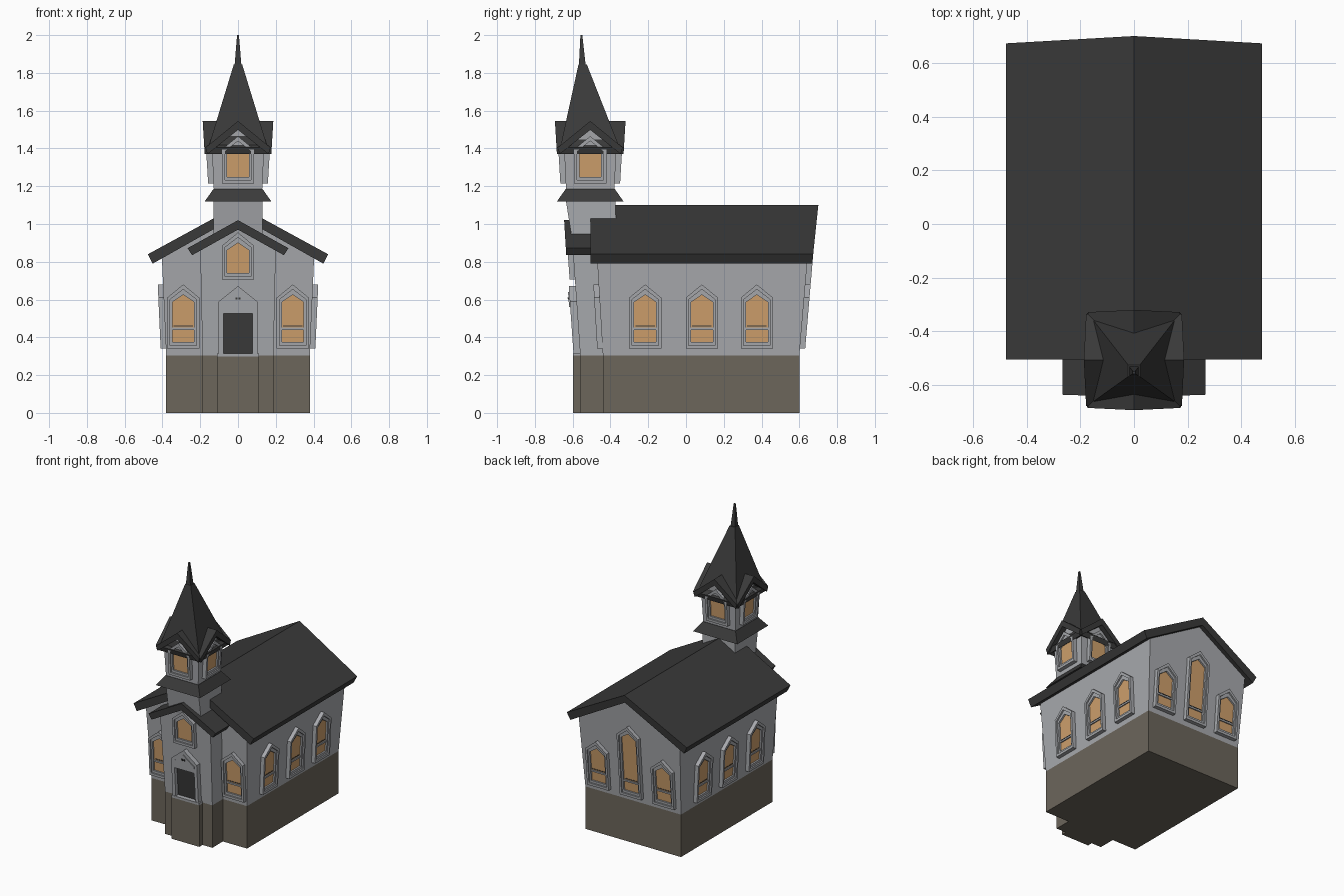
import bpy
import bmesh
from mathutils import Vector

cube = bpy.data.objects.get("Cube")
if cube:
    bpy.data.objects.remove(cube, do_unlink=True)


def material(name, rgb):
    m = bpy.data.materials.new(name)
    m.use_nodes = True
    m.diffuse_color = (*rgb, 1)
    node = m.node_tree.nodes["Principled BSDF"]
    node.inputs["Base Color"].default_value = (*rgb, 1)
    node.inputs["Roughness"].default_value = 0.9
    return m


WALL = material("pale grey siding", (0.39, 0.40, 0.42))
ROOF = material("charcoal shingle", (0.042, 0.042, 0.042))
STONE = material("brown stone", (0.15, 0.132, 0.105))
GLASS = material("amber glass", (0.62, 0.35, 0.15))
MATS = [WALL, ROOF, STONE, GLASS]

BASE_TOP = 0.305
TOWER_Y = -0.507


def finish(name, bm, mat=None):
    bmesh.ops.recalc_face_normals(bm, faces=bm.faces)
    me = bpy.data.meshes.new(name)
    bm.to_mesh(me)
    bm.free()
    for m in ([mat] if mat else MATS):
        me.materials.append(m)
    ob = bpy.data.objects.new(name, me)
    bpy.context.collection.objects.link(ob)
    return ob


def skin(bm, loop_a, loop_b, caps=True, index=0):
    """Bridge two matching point loops, optionally closing both ends."""
    a = [bm.verts.new(p) for p in loop_a]
    b = [bm.verts.new(p) for p in loop_b]
    n = len(a)
    faces = [bm.faces.new((a[i], a[(i + 1) % n], b[(i + 1) % n], b[i])) for i in range(n)]
    if caps:
        faces += [bm.faces.new(a[::-1]), bm.faces.new(b)]
    for f in faces:
        f.material_index = index


def block(name, mat, low, high):
    """Tapered box; low and high are (half width, y front, y back, z)."""
    def rect(w, y0, y1, z):
        return [(-w, y0, z), (w, y0, z), (w, y1, z), (-w, y1, z)]
    bm = bmesh.new()
    skin(bm, rect(*low), rect(*high))
    return finish(name, bm, mat)


def prism(name, mat, profile, front, back):
    """Extrude an (x, z) profile along y; front and back give y for a height."""
    bm = bmesh.new()
    skin(bm, [(x, front(z), z) for x, z in profile], [(x, back(z), z) for x, z in profile])
    return finish(name, bm, mat)


def chevron(apex, tip, under_tip, under_apex):
    """Closed outline of a symmetrical pitched roof strip."""
    return [(0, apex), tip, under_tip, (0, under_apex),
            (-under_tip[0], under_tip[1]), (-tip[0], tip[1])]


def house(w, z0, shoulder, apex):
    return [(-w, z0), (w, z0), (w, shoulder), (0, apex), (-w, shoulder)]


class Wall:
    """A leaning wall plane: maps (across, height, depth) to model space."""
    def __init__(self, origin, normal, lean, z0=BASE_TOP):
        self.o, self.n = Vector((*origin, 0)), Vector((*normal, 0))
        self.u = Vector((0, 0, 1)).cross(self.n)
        self.lean, self.z0 = lean, z0

    def loop(self, pts, d):
        return [self.o + self.u * u + Vector((0, 0, z))
                + self.n * (d + self.lean * (z - self.z0)) for u, z in pts]

    def slab(self, bm, pts, d0, d1, index=0):
        skin(bm, self.loop(pts, d0), self.loop(pts, d1), index=index)

    def ring(self, bm, outer, inner, depth):
        skin(bm, self.loop(outer, -0.01), self.loop(outer, depth), caps=False)
        skin(bm, self.loop(outer, depth), self.loop(inner, depth), caps=False)
        skin(bm, self.loop(inner, depth), self.loop(inner, -0.01), caps=False)
        bmesh.ops.remove_doubles(bm, verts=bm.verts, dist=1e-5)


def rect2(x0, x1, z0, z1):
    return [(x0, z0), (x1, z0), (x1, z1), (x0, z1)]


def window(name, wall, u, z0, shoulder, apex, sash=True):
    def at(pts):
        return [(x + u, z) for x, z in pts]
    outer = at(house(0.085, z0, shoulder, apex))
    middle = at(house(0.070, z0 + 0.018, shoulder - 0.010, apex - 0.026))
    inner = at(house(0.058, z0 + 0.035, shoulder - 0.024, apex - 0.055))
    bm = bmesh.new()
    wall.ring(bm, outer, middle, 0.028)
    wall.ring(bm, middle, inner, 0.018)
    wall.slab(bm, inner, -0.002, 0.006, 3)
    if sash:
        zs = z0 + 0.1
        wall.slab(bm, at(rect2(-0.058, 0.058, zs, zs + 0.012)), 0, 0.014)
        wall.slab(bm, at(rect2(-0.052, 0.052, zs + 0.018, zs + 0.022)), 0, 0.008, 1)
    finish(name, bm)


# Stone foundation, stepping forward at the entrance
block("foundation", STONE, (0.38, -0.44, 0.60, 0), (0.38, -0.44, 0.60, BASE_TOP))
block("entry_foundation", STONE, (0.188, -0.56, -0.40, 0), (0.188, -0.56, -0.40, BASE_TOP))
block("entry_step", STONE, (0.11, -0.597, -0.5, 0), (0.11, -0.597, -0.5, BASE_TOP))

# Nave and entry walls, flaring outward with height
front_y = lambda z: -0.44 - 0.06 * (z - BASE_TOP)
back_y = lambda z: 0.60 + 0.085 * (z - BASE_TOP)
entry_y = lambda z: -0.56 - 0.07 * (z - BASE_TOP)
prism("nave_walls", WALL,
      [(-0.38, BASE_TOP), (0.38, BASE_TOP), (0.403, 0.825), (0, 1.055), (-0.403, 0.825)],
      front_y, back_y)
prism("entry_walls", WALL,
      [(-0.188, BASE_TOP), (0.188, BASE_TOP), (0.2, 0.87), (0, 0.98), (-0.2, 0.87)],
      entry_y, lambda z: -0.40)

# Pitched roofs
prism("nave_roof", ROOF, chevron(1.10, (0.477, 0.84), (0.452, 0.79), 1.045),
      lambda z: -0.505, lambda z: 0.668 + 0.105 * (z - 0.79))
prism("entry_roof", ROOF, chevron(1.02, (0.267, 0.872), (0.243, 0.835), 0.97),
      lambda z: -0.635 - 0.06 * (z - 0.85), lambda z: -0.42)

# Bell tower shaft, skirt and belfry
block("tower_shaft", WALL, (0.13, -0.60, -0.37, 0.9), (0.13, -0.637, -0.373, 1.13))


def tower_tier(name, mat, low, high, z0, z1, top_y=TOWER_Y):
    block(name, mat, (low, TOWER_Y - low, TOWER_Y + low, z0),
          (high, top_y - high, top_y + high, z1))


tower_tier("tower_skirt", ROOF, 0.176, 0.13, 1.12, 1.185)
tower_tier("belfry_walls", WALL, 0.128, 0.138, 1.18, 1.40)

# Four crossing gables, each a wall triangle and a roof strip turned about the tower
directions = {"front": (0, -1), "left": (1, 0), "back": (0, 1), "right": (-1, 0)}
for side, n in directions.items():
    face = Wall((0, TOWER_Y), n, 0.06, 1.18)
    bm = bmesh.new()
    face.slab(bm, [(-0.138, 1.39), (0.138, 1.39), (0, 1.51)], 0.05, 0.128)
    finish(f"belfry_gable_{side}", bm, WALL)
    bm = bmesh.new()
    strip = chevron(1.545, (0.172, 1.405), (0.162, 1.37), 1.498)
    skin(bm, [face.o + face.u * u + Vector((0, 0, z)) for u, z in strip],
         face.loop(strip, 0.165))
    finish(f"belfry_gable_roof_{side}", bm, ROOF)
    window(f"belfry_window_{side}", Wall((face.n * 0.128 + face.o).xy, n, 0.06, 1.18),
           0, 1.215, 1.395, 1.465, sash=False)

# Slightly leaning spire and finial
tower_tier("spire", ROOF, 0.163, 0.022, 1.385, 1.845, -0.547)
block("finial", ROOF, (0.018, -0.567, -0.531, 1.84), (0.005, -0.559, -0.549, 2.0))

# Lancet windows around the nave
front = Wall((0, -0.44), (0, -1), 0.06)
back = Wall((0, 0.60), (0, 1), 0.085)
entry = Wall((0, -0.56), (0, -1), 0.07)
for s, side in ((1, "left"), (-1, "right")):
    window(f"front_window_{side}", front, s * 0.29, 0.34, 0.61, 0.68)
    window(f"back_window_{side}", back, -s * 0.26, 0.34, 0.61, 0.68)
    flank = Wall((s * 0.38, 0), (s, 0), 0.045)
    for i, y in enumerate((-0.216, 0.084, 0.375)):
        window(f"{side}_window_{i + 1}", flank, s * y, 0.34, 0.61, 0.68)
window("back_tall_window", back, 0, 0.34, 0.79, 0.86)
window("entry_window", entry, 0, 0.705, 0.885, 0.955, sash=False)

# Doorway with jambs, pediment and threshold
bm = bmesh.new()
for s in (-1, 1):
    entry.slab(bm, rect2(s * 0.09 - 0.012, s * 0.09 + 0.012, BASE_TOP, 0.53), -0.01, 0.035)
entry.slab(bm, house(0.102, 0.525, 0.59, 0.672), -0.01, 0.035)
entry.slab(bm, house(0.082, 0.56, 0.575, 0.64), 0.03, 0.041)
entry.slab(bm, rect2(-0.11, 0.11, 0.298, 0.315), -0.01, 0.038)
for u in (-0.008, 0.008):
    entry.slab(bm, rect2(u - 0.006, u + 0.006, 0.599, 0.611), 0.04, 0.045, 1)
finish("door_surround", bm)
bm = bmesh.new()
entry.slab(bm, rect2(-0.08, 0.08, 0.312, 0.527), -0.002, 0.007)
finish("door", bm, ROOF)
